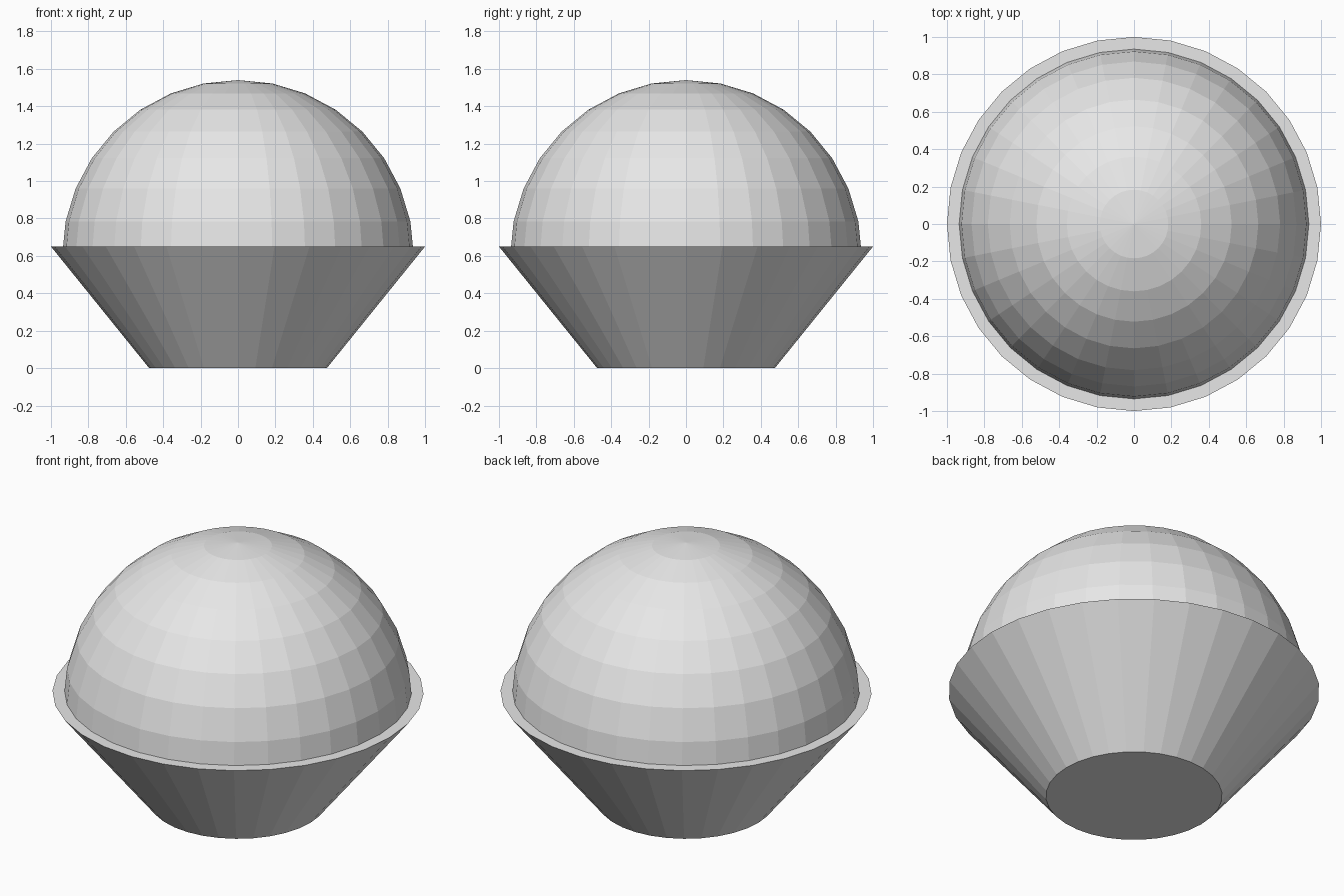
import bpy
import bmesh

cube = bpy.data.objects.get("Cube")
if cube:
    bpy.data.objects.remove(cube, do_unlink=True)

SIDES = 32
DOME_RADIUS, DOME_BASE = 0.94, 0.6
RIM_RADIUS, FOOT_RADIUS, RIM_HEIGHT = 1.0, 0.475, 0.65

grey = bpy.data.materials.new("light_grey")
grey.use_nodes = True
grey.diffuse_color = (0.8, 0.8, 0.8, 1)
grey.node_tree.nodes["Principled BSDF"].inputs["Base Color"].default_value = grey.diffuse_color


def add_object(name, bm):
    """Turn a bmesh into a flat-shaded object."""
    bmesh.ops.recalc_face_normals(bm, faces=bm.faces)
    mesh = bpy.data.meshes.new(name)
    bm.to_mesh(mesh)
    bm.free()
    mesh.materials.append(grey)
    obj = bpy.data.objects.new(name, mesh)
    bpy.context.collection.objects.link(obj)
    return obj


# Tapered cup with a flat foot and a flat rim
bm = bmesh.new()
bmesh.ops.create_cone(bm, cap_ends=True, segments=SIDES, radius1=FOOT_RADIUS,
                      radius2=RIM_RADIUS, depth=RIM_HEIGHT)
bmesh.ops.translate(bm, verts=bm.verts, vec=(0, 0, RIM_HEIGHT / 2))
add_object("tapered_cup", bm)

# Dome: upper half of a faceted sphere, sunk slightly into the cup
bm = bmesh.new()
bmesh.ops.create_uvsphere(bm, u_segments=SIDES, v_segments=SIDES // 2, radius=DOME_RADIUS)
lower = [v for v in bm.verts if v.co.z < -0.01]
bmesh.ops.delete(bm, geom=lower, context='VERTS')
bmesh.ops.holes_fill(bm, edges=[e for e in bm.edges if e.is_boundary], sides=0)
bmesh.ops.translate(bm, verts=bm.verts, vec=(0, 0, DOME_BASE))
add_object("dome", bm)
